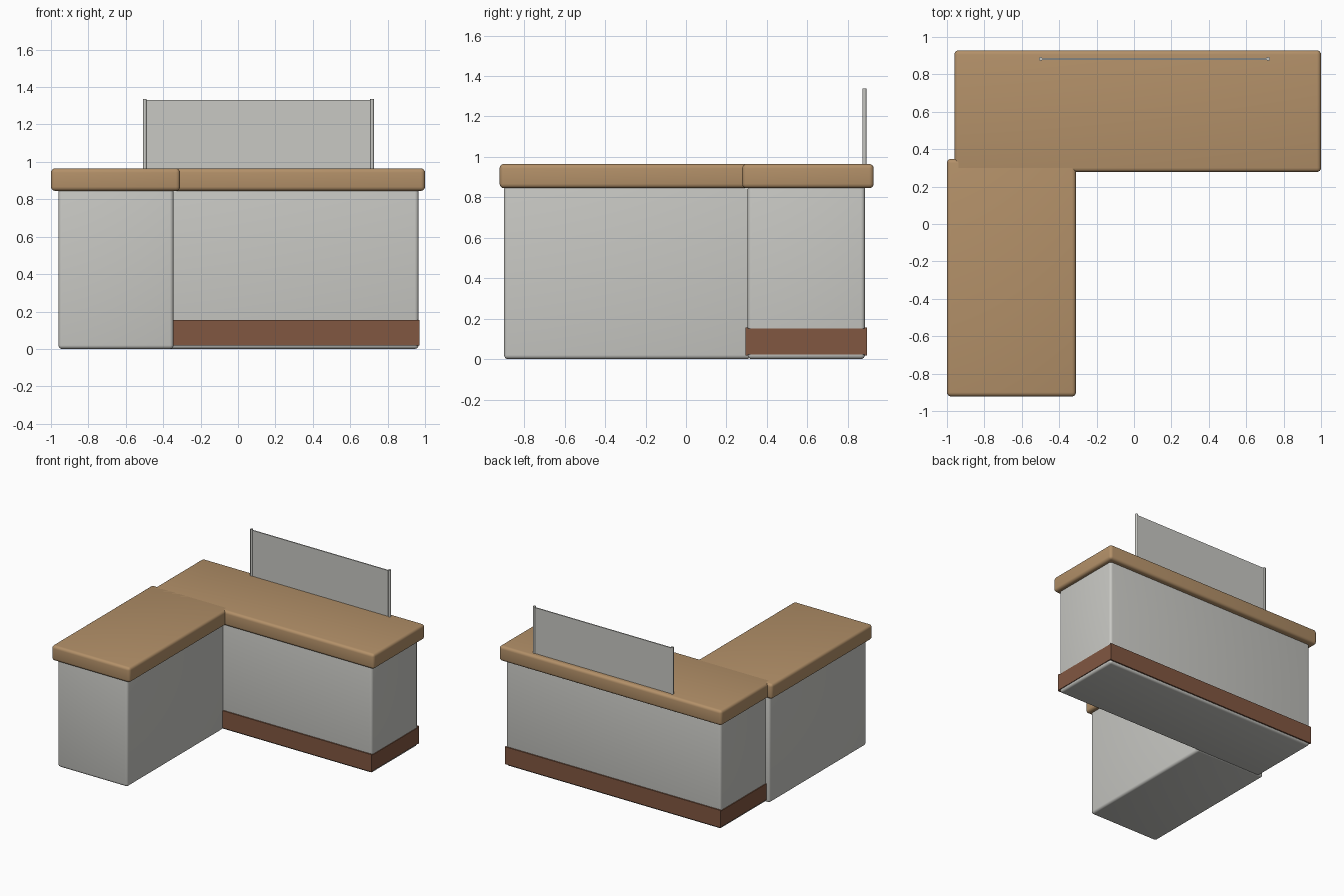
import bpy, bmesh, math
from mathutils import Vector

old = bpy.data.objects.get("Cube")
if old:
    bpy.data.objects.remove(old, do_unlink=True)


def material(name, rgb):
    m = bpy.data.materials.new(name)
    m.use_nodes = True
    m.diffuse_color = (*rgb, 1)
    m.node_tree.nodes["Principled BSDF"].inputs["Base Color"].default_value = (*rgb, 1)
    return m


grey = material("light grey panel", (0.58, 0.58, 0.55))
wood = material("light wood", (0.45, 0.28, 0.14))
brown = material("dark brown", (0.22, 0.095, 0.053))


def finish(name, bm, mat, bevel=0):
    mesh = bpy.data.meshes.new(name)
    bm.to_mesh(mesh)
    bm.free()
    mesh.materials.append(mat)
    ob = bpy.data.objects.new(name, mesh)
    bpy.context.collection.objects.link(ob)
    bpy.ops.object.select_all(action="DESELECT")
    ob.select_set(True)
    bpy.context.view_layer.objects.active = ob
    if bevel:
        mod = ob.modifiers.new("rounded edges", "BEVEL")
        mod.width = bevel
        mod.segments = 4
        bpy.ops.object.modifier_apply(modifier=mod.name)
    bpy.ops.object.shade_smooth_by_angle(angle=math.radians(35))
    return ob


def box(name, x, y, z, mat, bevel=0):
    """Box from (min, max) pairs, with optional rounded edges."""
    bm = bmesh.new()
    bmesh.ops.create_cube(bm, size=1)
    spans = (x, y, z)
    bmesh.ops.scale(bm, verts=bm.verts, vec=Vector([b - a for a, b in spans]))
    bmesh.ops.translate(bm, verts=bm.verts, vec=Vector([(a + b) / 2 for a, b in spans]))
    return finish(name, bm, mat, bevel)


# Cabinets
body_z = (0, 0.86)
box("main_cabinet", (-0.925, 0.965), (0.305, 0.885), body_z, grey, 0.02)
box("side_cabinet", (-0.96, -0.345), (-0.9, 0.32), body_z, grey, 0.02)

# Worktops meeting in an L
top_z = (0.845, 0.965)
box("main_worktop", (-0.96, 1.0), (0.278, 0.928), top_z, wood, 0.022)
box("side_worktop", (-1.0, -0.31), (-0.922, 0.348), top_z, wood, 0.022)

# Kick boards around the main cabinet
for name, y in (("front", (0.295, 0.306)), ("back", (0.884, 0.895))):
    box(name + "_kick_board", (-0.93, 0.97), y, (0.018, 0.156), brown)
for name, x in (("right", (-0.932, -0.924)), ("left", (0.964, 0.971))):
    box(name + "_kick_board", x, (0.3, 0.89), (0.022, 0.15), brown)

# Screen with its two posts
box("screen", (-0.5, 0.72), (0.878, 0.887), (0.95, 1.33), grey)
for name, x in (("right", -0.498), ("left", 0.717)):
    bm = bmesh.new()
    bmesh.ops.create_cone(bm, cap_ends=True, segments=12, radius1=0.01,
                          radius2=0.01, depth=0.387)
    bmesh.ops.translate(bm, verts=bm.verts, vec=(x, 0.8825, 1.1435))
    finish(name + "_screen_post", bm, grey)
